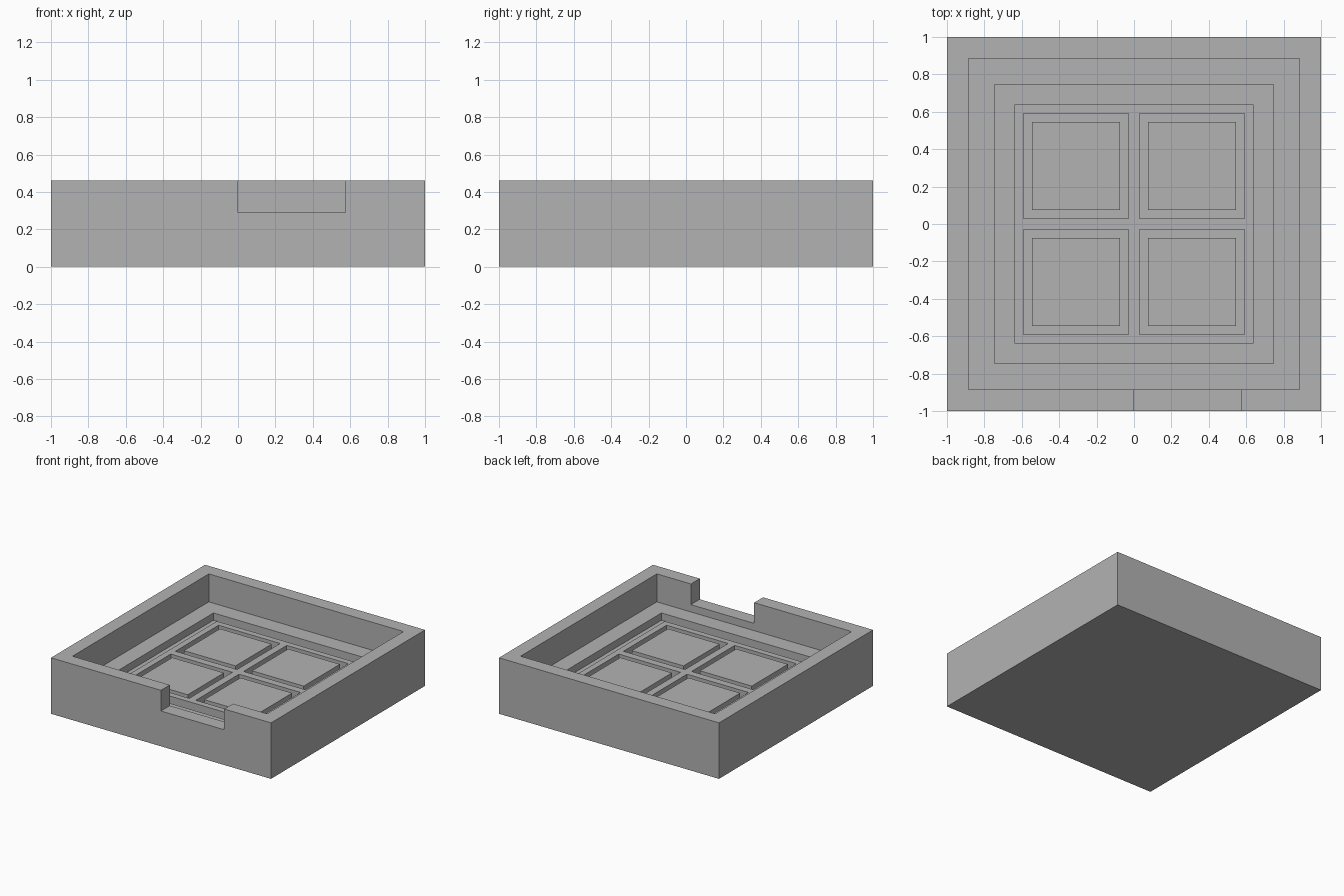
import bpy
import bmesh

cube = bpy.data.objects.get("Cube")
if cube:
    bpy.data.objects.remove(cube, do_unlink=True)

HEIGHT = 0.46
LEDGE = 0.23
FLOOR = 0.17
ABOVE = HEIGHT + 0.1

grey = bpy.data.materials.new("plain grey")
grey.use_nodes = True
grey.diffuse_color = (0.45, 0.45, 0.45, 1)
grey.node_tree.nodes["Principled BSDF"].inputs["Base Color"].default_value = grey.diffuse_color


def prism(name, x0, x1, y0, y1, z0, z1, inset=0.0):
    """Upright box, or a square ring when an inset width is given."""
    bm = bmesh.new()

    def loop(d, z):
        return [bm.verts.new(p) for p in ((x0 + d, y0 + d, z), (x1 - d, y0 + d, z),
                                          (x1 - d, y1 - d, z), (x0 + d, y1 - d, z))]

    def bridge(a, b):
        for i in range(4):
            j = (i + 1) % 4
            bm.faces.new((a[i], a[j], b[j], b[i]))

    low, high = loop(0, z0), loop(0, z1)
    bridge(low, high)
    if inset:
        in_low, in_high = loop(inset, z0), loop(inset, z1)
        bridge(high, in_high)
        bridge(in_high, in_low)
        bridge(in_low, low)
    else:
        bm.faces.new(low)
        bm.faces.new(high)
    bmesh.ops.recalc_face_normals(bm, faces=bm.faces)
    mesh = bpy.data.meshes.new(name)
    bm.to_mesh(mesh)
    bm.free()
    mesh.materials.append(grey)
    obj = bpy.data.objects.new(name, mesh)
    bpy.context.collection.objects.link(obj)
    return obj


# Solid square block
tray = prism("square_tray", -1, 1, -1, 1, 0, HEIGHT)

# Main basin, front notch and the channel around the raised centre
cutters = [
    prism("basin_cutter", -0.885, 0.885, -0.885, 0.885, LEDGE, ABOVE),
    prism("notch_cutter", 0, 0.575, -1.1, -0.8, 0.29, ABOVE),
    prism("channel_cutter", -0.745, 0.745, -0.745, 0.745, FLOOR, ABOVE, 0.105),
]

# A groove around each of the four panels
for cx in (-0.31, 0.31):
    for cy in (-0.31, 0.31):
        h = 0.28
        cutters.append(prism("panel_groove_cutter", cx - h, cx + h, cy - h, cy + h,
                             FLOOR, ABOVE, 0.045))

for cutter in cutters:
    cutter.hide_render = True
    mod = tray.modifiers.new(cutter.name, "BOOLEAN")
    mod.operation = "DIFFERENCE"
    mod.solver = "EXACT"
    mod.object = cutter

# Bake the cuts into the tray and drop the helpers
depsgraph = bpy.context.evaluated_depsgraph_get()
result = bpy.data.meshes.new_from_object(tray.evaluated_get(depsgraph))
tray.modifiers.clear()
tray.data = result
for cutter in cutters:
    bpy.data.objects.remove(cutter, do_unlink=True)
